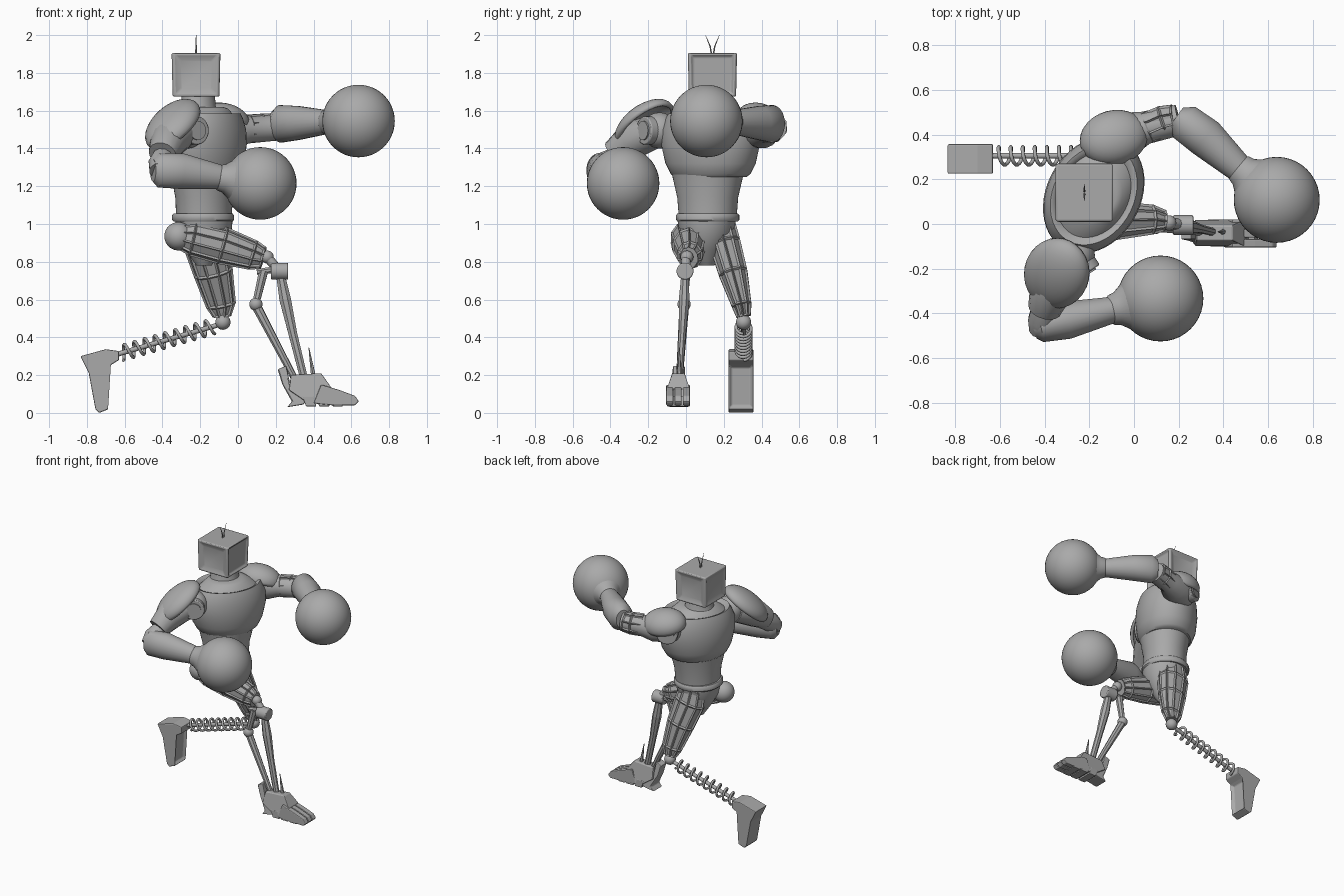
import bpy, bmesh, math
from mathutils import Vector, Matrix

old = bpy.data.objects.get("Cube")
if old:
    bpy.data.objects.remove(old)

grey = bpy.data.materials.new("plain grey")
grey.use_nodes = True
grey.diffuse_color = (0.4, 0.4, 0.4, 1)
grey.node_tree.nodes["Principled BSDF"].inputs["Base Color"].default_value = (0.4, 0.4, 0.4, 1)


def finish(name, bm, smooth=40, bevel=0):
    bmesh.ops.recalc_face_normals(bm, faces=bm.faces)
    mesh = bpy.data.meshes.new(name)
    bm.to_mesh(mesh)
    bm.free()
    ob = bpy.data.objects.new(name, mesh)
    bpy.context.collection.objects.link(ob)
    mesh.materials.append(grey)
    if bevel:
        mod = ob.modifiers.new("bevel", 'BEVEL')
        mod.width = bevel
        mod.segments = 2
    if smooth:
        bpy.ops.object.select_all(action='DESELECT')
        ob.select_set(True)
        bpy.context.view_layer.objects.active = ob
        bpy.ops.object.shade_smooth_by_angle(angle=math.radians(smooth))
    return ob


def limb(name, pts, sides=24, up=(0, 0, 1), axis=None, smooth=40, panels=0, bevel=0):
    """Loft of ellipses: each point is x, y, z, width radius, radius along up."""
    bm = bmesh.new()
    pos = [Vector(p[:3]) for p in pts]
    rings = []
    for i, p in enumerate(pts):
        t = Vector(axis) if axis else pos[min(i + 1, len(pos) - 1)] - pos[max(i - 1, 0)]
        t.normalize()
        side = t.cross(Vector(up)).normalized()
        high = side.cross(t)
        ring = []
        for k in range(sides):
            a = math.tau * (k + 0.5) / sides
            ring.append(bm.verts.new(pos[i] + side * math.cos(a) * p[3] + high * math.sin(a) * p[-1]))
        rings.append(ring)
    walls = []
    for lo, hi in zip(rings, rings[1:]):
        for k in range(sides):
            n = (k + 1) % sides
            walls.append(bm.faces.new((lo[k], lo[n], hi[n], hi[k])))
    bm.faces.new(rings[0])
    bm.faces.new(rings[-1])
    bmesh.ops.recalc_face_normals(bm, faces=bm.faces)
    if panels:
        bmesh.ops.inset_individual(bm, faces=walls, thickness=panels, depth=-0.008)
    return finish(name, bm, smooth, bevel)


def rod(name, a, b, r, r2=None, **kw):
    return limb(name, [(*a, r), (*b, r2 or r)], up=kw.pop("up", (0.1, 1, 0.2)), **kw)


def ball(name, centre, r):
    bm = bmesh.new()
    bmesh.ops.create_uvsphere(bm, u_segments=40, v_segments=24, radius=r)
    bmesh.ops.translate(bm, verts=bm.verts, vec=centre)
    return finish(name, bm, 60)


def plate(name, profile, y0, y1, bevel=0.006, narrow=1.0, panel=None):
    """Side profile in x and z, extruded along y."""
    bm = bmesh.new()
    face = bm.faces.new([bm.verts.new((x, y0, z)) for x, z in profile])
    new = bmesh.ops.extrude_face_region(bm, geom=[face])["geom"]
    for v in [g for g in new if isinstance(g, bmesh.types.BMVert)]:
        v.co.y = y1
    mid = (y0 + y1) / 2
    for v in bm.verts:
        if v.co.z > 0.15:
            v.co.y = mid + (v.co.y - mid) * narrow
    if panel is not None:
        bmesh.ops.recalc_face_normals(bm, faces=bm.faces)
        bm.faces.ensure_lookup_table()
        tall = [f for f in bm.faces if len(f.verts) == 4 and f.normal.x > 0.8 and f.calc_area() > panel]
        bmesh.ops.inset_individual(bm, faces=tall, thickness=0.025, depth=-0.02)
    return finish(name, bm, 0, bevel)


def pad(name, centre, normal, along, size):
    """Shoulder shell: the upper part of an ellipsoid with thickness."""
    bm = bmesh.new()
    bmesh.ops.create_uvsphere(bm, u_segments=28, v_segments=16, radius=1)
    bmesh.ops.delete(bm, geom=[v for v in bm.verts if v.co.z < -0.25], context='VERTS')
    n = Vector(normal).normalized()
    side = n.cross(Vector(along)).normalized()
    rot = Matrix((side.cross(n), side, n)).transposed().to_4x4()
    bmesh.ops.transform(bm, verts=bm.verts,
                        matrix=Matrix.Translation(centre) @ rot @ Matrix.Diagonal((*size, 1)))
    ob = finish(name, bm, 50)
    ob.modifiers.new("shell", 'SOLIDIFY').thickness = 0.02


# Head: box with recessed panels, a framed face and two hair antennae
bm = bmesh.new()
bmesh.ops.create_cube(bm, size=1)
for v in bm.verts:
    t = 0.92 if v.co.z < 0 else 0.96
    v.co = Vector((-0.222 + v.co.x * 0.26 * t, 0.14 + v.co.y * 0.262 * t, 1.79 + v.co.z * 0.232))
for f in list(bm.faces):
    wide = 0.022 if f.normal.x > 0.8 else 0.045
    if abs(f.normal.z) < 0.5:
        bmesh.ops.inset_individual(bm, faces=[f], thickness=0.012, depth=0.006)
        bmesh.ops.inset_individual(bm, faces=[f], thickness=wide, depth=-0.014)
finish("head", bm, 30, 0.01)
for s in (-1, 1):
    limb("antenna", [(-0.222, 0.14 + s * d, z, r) for d, z, r in
                     ((0.004, 1.89, 0.005), (0.012, 1.94, 0.004), (0.037, 2.0, 0.001))], 6, (1, 0, 0))

# Torso, turned so the shoulders run along a diagonal
ACROSS, Z = (0.48, 0.87, 0), (0, 0, 1)


def stack(name, x, y, rows, **kw):
    return limb(name, [(x, y, *row) for row in rows], 48, ACROSS, Z, **kw)


stack("neck", -0.21, 0.14, [(1.56, 0.115, 0.12), (1.62, 0.09, 0.1), (1.7, 0.085, 0.09)])
stack("chest", -0.18, 0.13, [(1.25, 0.165, 0.2), (1.265, 0.18, 0.22), (1.32, 0.2, 0.25),
                             (1.42, 0.21, 0.275), (1.5, 0.205, 0.275), (1.56, 0.19, 0.25),
                             (1.585, 0.18, 0.235), (1.58, 0.165, 0.22), (1.565, 0.155, 0.2),
                             (1.61, 0.125, 0.14), (1.62, 0.1, 0.1)])
stack("waist", -0.18, 0.115, [(1.03, 0.145, 0.155), (1.14, 0.148, 0.165), (1.28, 0.17, 0.2)])
stack("belt", -0.185, 0.115, [(1.013, 0.155, 0.162), (1.022, 0.163, 0.169), (1.046, 0.163, 0.169),
                              (1.056, 0.155, 0.162)])
stack("pelvis", -0.18, 0.11, [(0.78, 0.04, 0.04), (0.86, 0.1, 0.09), (0.95, 0.145, 0.145), (1.015, 0.15, 0.155)])

# Shoulders
pad("right_shoulder_pad", (-0.345, -0.22, 1.525), (-0.5, -0.45, 0.8), (-0.5, -0.7, -0.6), (0.19, 0.15, 0.085))
pad("left_shoulder_pad", (-0.09, 0.385, 1.54), (0.05, 0.3, 1), (1, 0.3, 0), (0.155, 0.125, 0.1))
for side, c, n in (("right", Vector((-0.27, -0.14, 1.495)), Vector((0.55, -0.83, 0))),
                   ("left", Vector((-0.12, 0.37, 1.5)), Vector((-0.4, 0.9, 0)))):
    ball(side + "_shoulder_ball", c, 0.095)
    rod(side + "_shoulder_disc", c, c + n * 0.1, 0.075, up=Z, sides=32, bevel=0.006)
    rod(side + "_shoulder_cap", c, c + n * 0.108, 0.05, up=Z, sides=32)

# Arms
limb("right_upper_arm", [(-0.3, -0.17, 1.49, 0.09), (-0.37, -0.29, 1.44, 0.1), (-0.4, -0.38, 1.37, 0.075)], 16)
limb("right_elbow", [(-0.39, -0.33, 1.37, 0.055), (-0.41, -0.43, 1.32, 0.065), (-0.41, -0.47, 1.28, 0.06)], 12)
limb("right_forearm", [(-0.45, -0.465, 1.285, 0.05, 0.06), (-0.42, -0.455, 1.285, 0.075, 0.092),
                       (-0.3, -0.43, 1.28, 0.085, 0.095), (-0.1, -0.385, 1.25, 0.06, 0.065)])
limb("left_upper_arm", [(-0.12, 0.37, 1.5, 0.095), (-0.02, 0.405, 1.5, 0.1), (0.05, 0.43, 1.5, 0.075),
                        (0.2, 0.465, 1.51, 0.07)], 16)
limb("left_elbow", [(0.06, 0.43, 1.505, 0.075, 0.08), (0.13, 0.46, 1.51, 0.075, 0.08),
                    (0.18, 0.47, 1.515, 0.07, 0.075)], 8, smooth=0, panels=0.012)
limb("left_forearm", [(0.19, 0.48, 1.53, 0.05, 0.07), (0.225, 0.455, 1.53, 0.085, 0.1),
                      (0.32, 0.385, 1.535, 0.09, 0.09), (0.49, 0.23, 1.54, 0.06, 0.06)])

# Gloves: a ball with a flared cuff
for side, wrist, centre in (("right", Vector((-0.1, -0.385, 1.245)), Vector((0.118, -0.333, 1.215))),
                            ("left", Vector((0.47, 0.25, 1.54)), Vector((0.638, 0.108, 1.545)))):
    ball(side + "_glove", centre, 0.192)
    limb(side + "_glove_cuff", [(*wrist.lerp(centre, t), r) for t, r in
                                ((-0.03, 0.062), (0, 0.068), (0.12, 0.075), (0.3, 0.105), (0.5, 0.15))], 32)

# Right leg: raised thigh, knee hinge, shin with a linkage behind
ball("right_hip_ball", (-0.315, 0.0, 0.935), 0.075)
limb("right_thigh", [(-0.33, 0.0, 0.94, 0.06, 0.06), (-0.24, 0.005, 0.925, 0.09, 0.095),
                     (-0.08, 0.015, 0.885, 0.09, 0.1), (0.08, 0.02, 0.835, 0.07, 0.08),
                     (0.135, 0.015, 0.82, 0.05, 0.06)], 10, smooth=25, panels=0.012)
ball("right_knee_ball", (0.155, 0.005, 0.825), 0.034)
rod("right_knee_link", (0.155, 0.0, 0.825), (0.21, 0.0, 0.76), 0.025, sides=10)
rod("right_knee_hinge", (0.175, -0.005, 0.75), (0.265, -0.005, 0.75), 0.045, up=Z, bevel=0.006)
limb("right_shin", [(0.225, -0.005, 0.73, 0.022, 0.025), (0.25, -0.01, 0.6, 0.03, 0.033),
                    (0.29, -0.02, 0.42, 0.02, 0.025), (0.35, -0.035, 0.18, 0.018, 0.022)],
     8, (1, 0, 0), smooth=0)
rod("linkage_arm", (0.2, 0.0, 0.76), (0.1, 0.0, 0.745), 0.018, up=Z, sides=8)
rod("linkage_upper", (0.135, 0.0, 0.75), (0.095, -0.01, 0.58), 0.026, 0.02, sides=8, smooth=0)
ball("linkage_joint", (0.095, -0.01, 0.575), 0.035)
rod("linkage_lower", (0.1, -0.01, 0.56), (0.3, -0.035, 0.18), 0.026, 0.018, sides=8, smooth=0)

# Right foot: heel, instep and a row of toes
plate("foot_heel", [(0.21, 0.23), (0.255, 0.25), (0.275, 0.16), (0.37, 0.1), (0.35, 0.045),
                    (0.26, 0.03), (0.285, 0.06), (0.235, 0.15)], -0.09, 0.015, narrow=0.6)
plate("foot_instep", [(0.28, 0.2), (0.44, 0.21), (0.49, 0.14), (0.52, 0.07), (0.38, 0.045), (0.27, 0.12)],
      -0.1, 0.02, narrow=0.55)
for i in range(3):
    y = -0.105 + i * 0.044
    plate("foot_toe", [(0.44, 0.15), (0.54, 0.12), (0.62, 0.09), (0.64, 0.06), (0.62, 0.04),
                       (0.5, 0.04), (0.4, 0.05)], y, y + 0.038)
    x = 0.34 + i * 0.07
    plate("foot_sole_block", [(x, 0.09), (x + 0.06, 0.09), (x + 0.075, 0.035), (x + 0.02, 0.035)], -0.1, 0.02, 0.003)
rod("ankle_spike", (0.4, -0.035, 0.19), (0.375, -0.035, 0.345), 0.014, 0.002, sides=6, smooth=0)

# Left leg: panelled thigh, spring shin and a hanging foot
limb("left_thigh", [(-0.19, 0.185, 1.0, 0.08, 0.1), (-0.175, 0.205, 0.9, 0.088, 0.118),
                    (-0.13, 0.25, 0.74, 0.08, 0.105), (-0.09, 0.295, 0.57, 0.055, 0.08),
                    (-0.085, 0.305, 0.51, 0.04, 0.05)], 10, (1, 0, 0), smooth=0, panels=0.014)
ball("left_knee_ball", (-0.08, 0.305, 0.48), 0.04)
top, low = Vector((-0.09, 0.305, 0.47)), Vector((-0.64, 0.305, 0.31))
axis = (low - top).normalized()
e1 = axis.cross(Vector((0, 1, 0))).normalized()
e2 = axis.cross(e1)
turns, steps = 9, 18
coil = []
for i in range(turns * steps + 1):
    a = math.tau * i / steps
    p = top.lerp(low, 0.08 + 0.88 * i / (turns * steps)) + (e1 * math.cos(a) + e2 * math.sin(a)) * 0.04
    coil.append((*p, 0.0085))
limb("shin_spring", coil, 8, axis, smooth=60)
rod("shin_rod", top, low, 0.013, sides=12)
plate("left_foot", [(-0.835, 0.3), (-0.7, 0.337), (-0.63, 0.327), (-0.63, 0.28), (-0.67, 0.255),
                    (-0.685, 0.02), (-0.735, 0.0), (-0.755, 0.02), (-0.79, 0.21)],
      0.225, 0.357, panel=0.02)
